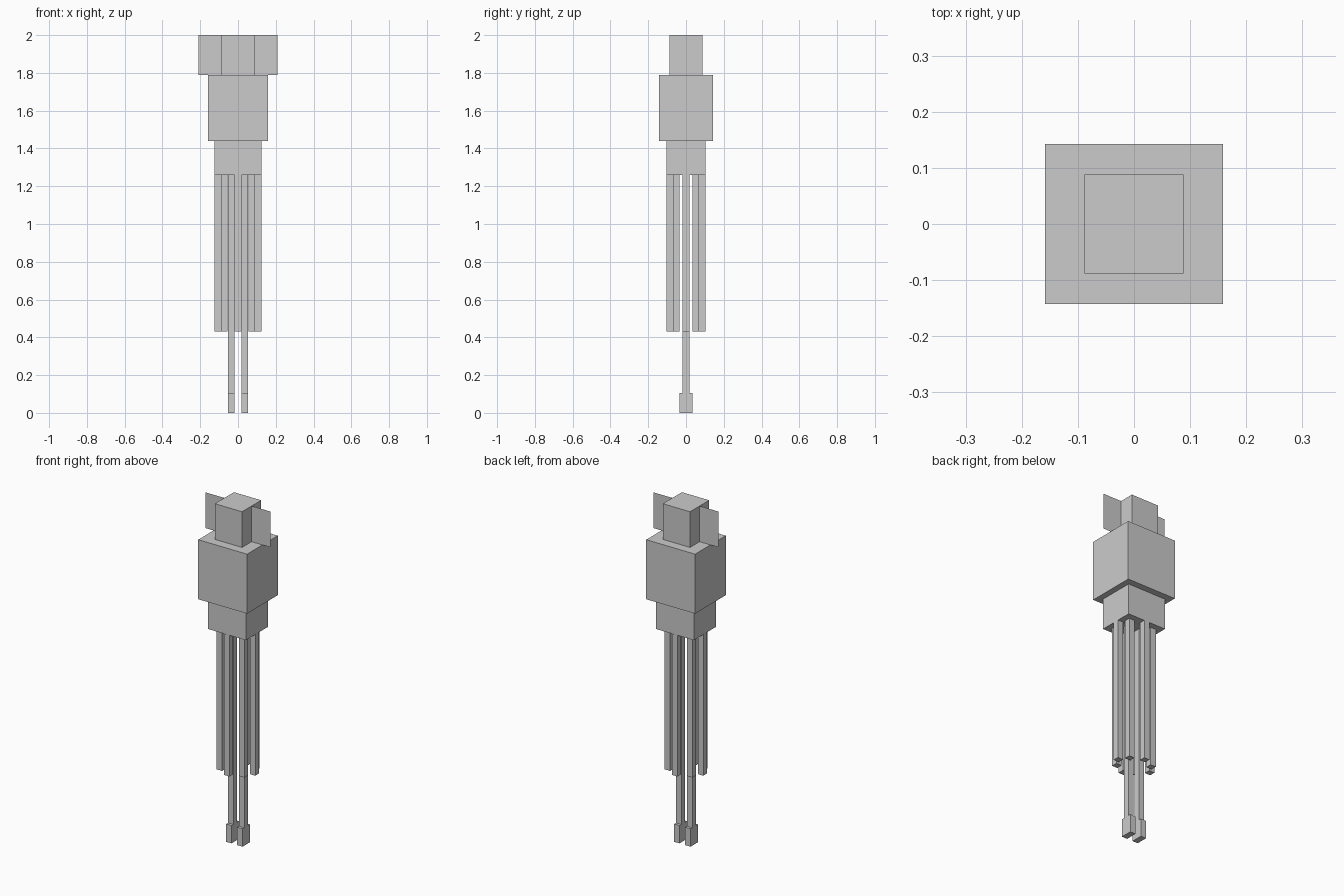
import bpy
import bmesh
from mathutils import Matrix, Vector

default = bpy.data.objects.get("Cube")
if default:
    bpy.data.objects.remove(default, do_unlink=True)

# Single plain grey
grey = bpy.data.materials.new("plain grey")
grey.use_nodes = True
colour = (0.6, 0.6, 0.6, 1)
grey.diffuse_color = colour
grey.node_tree.nodes["Principled BSDF"].inputs["Base Color"].default_value = colour


def finish(name, bm):
    mesh = bpy.data.meshes.new(name)
    bm.to_mesh(mesh)
    bm.free()
    mesh.materials.append(grey)
    obj = bpy.data.objects.new(name, mesh)
    bpy.context.collection.objects.link(obj)
    return obj


def box(name, x, y, width, depth, bottom, top):
    bm = bmesh.new()
    place = Matrix.Translation((x, y, (bottom + top) / 2))
    size = Matrix.Diagonal((width, depth, top - bottom, 1))
    bmesh.ops.create_cube(bm, size=1, matrix=place @ size)
    return finish(name, bm)


def sheet(name, x1, x2, bottom, top):
    bm = bmesh.new()
    corners = ((x1, bottom), (x2, bottom), (x2, top), (x1, top))
    bm.faces.new([bm.verts.new(Vector((x, 0, z))) for x, z in corners])
    return finish(name, bm)


# Heights where the stacked parts meet
ARM_END, HEAD_Z, BODY_Z, TIP_Z, TOP = 0.43, 1.26, 1.44, 1.79, 2.0
THICK = 0.035

# Stacked body
box("head", 0, 0, 0.248, 0.208, HEAD_Z, BODY_Z)
box("mantle", 0, 0, 0.318, 0.285, BODY_Z, TIP_Z)
box("mantle_tip", 0, 0, 0.177, 0.177, TIP_Z, TOP)

# Eight arms in an oval ring
ring = [(0, -0.087), (0, 0.087), (-0.107, 0), (0.107, 0)]
ring += [(sx * 0.073, sy * 0.052) for sx in (-1, 1) for sy in (-1, 1)]
for i, (x, y) in enumerate(ring):
    box(f"arm_{i + 1}", x, y, THICK, THICK, ARM_END, HEAD_Z)

# Paired flat fins and long tentacles with wider clubs
for side, s in (("left", 1), ("right", -1)):
    sheet(f"{side}_fin", s * 0.088, s * 0.21, TIP_Z, TOP)
    box(f"{side}_tentacle", s * 0.036, 0, THICK, THICK, 0.105, HEAD_Z)
    box(f"{side}_tentacle_club", s * 0.036, 0, THICK, 0.068, 0, 0.105)
